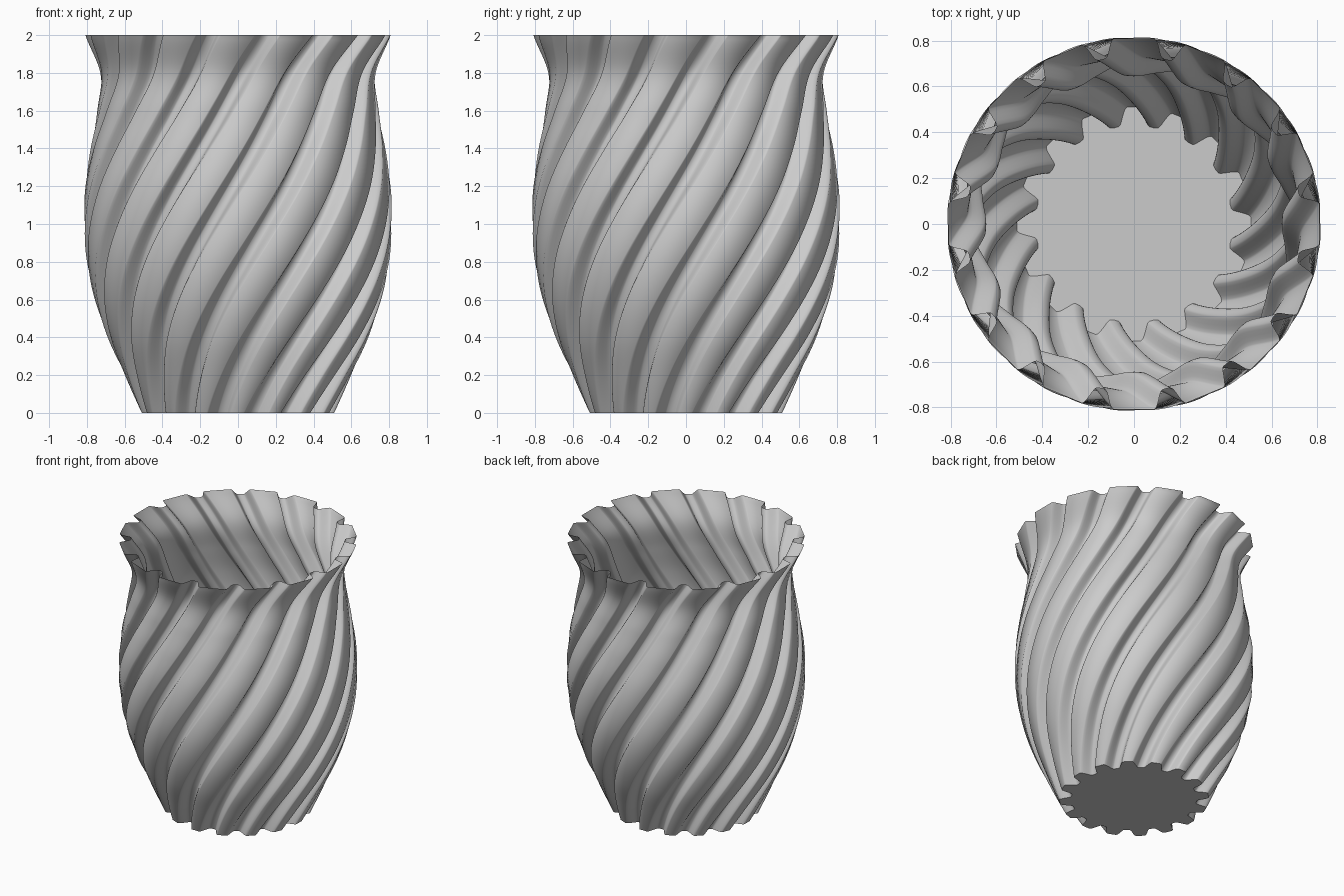
import bpy
import bmesh
import math

cube = bpy.data.objects.get("Cube")
if cube:
    bpy.data.objects.remove(cube, do_unlink=True)

HEIGHT = 2.0
RIBS = 16
TWIST = math.radians(90)
ROWS = 80
GROOVE_DEPTH = 0.08
LIP, TROUGH = 0.07, 0.022      # half widths of the groove at its lip and its bottom
WALL_STEPS = 6

# Outer radius at equal height steps from base to rim
RADII = [0.51, 0.60, 0.69, 0.758, 0.80, 0.815, 0.808, 0.78, 0.745, 0.73, 0.813]


def radius_at(t):
    """Smooth curve through the radii, t from 0 to 1."""
    n = len(RADII) - 1
    i = min(int(t * n), n - 1)
    u = t * n - i
    b, c = RADII[i], RADII[i + 1]
    a = RADII[i - 1] if i > 0 else 2 * b - c
    d = RADII[i + 2] if i + 2 <= n else 2 * c - b
    return b + 0.5 * u * (c - a + u * (2 * a - 5 * b + 4 * c - d
                                       + u * (3 * (b - c) + d - a)))


def groove_section():
    """Points across one groove as (sideways offset, depth)."""
    side = []
    for k in range(WALL_STEPS + 1):
        u = k / WALL_STEPS
        side.append((LIP + (TROUGH - LIP) * u, GROOVE_DEPTH * u * u * (3 - 2 * u)))
    left = [(-s, d) for s, d in side]
    return left + [(0.0, GROOVE_DEPTH * 1.03)] + side[::-1]


SECTION = groove_section()


def add_ring(bm, t):
    """One fluted cross-section, turned according to its height."""
    r = radius_at(t)
    ring = []
    for rib in range(RIBS):
        middle = (rib + 0.5) * math.tau / RIBS + TWIST * t
        for s, depth in SECTION:
            a = middle + s / r
            ring.append(bm.verts.new(((r - depth) * math.cos(a),
                                      (r - depth) * math.sin(a), HEIGHT * t)))
    return ring


def finish(bm, name, material, smooth):
    mesh = bpy.data.meshes.new(name)
    bm.to_mesh(mesh)
    bm.free()
    mesh.materials.append(material)
    for p in mesh.polygons:
        p.use_smooth = smooth
    obj = bpy.data.objects.new(name, mesh)
    bpy.context.collection.objects.link(obj)
    return obj


grey = bpy.data.materials.new("plain_grey")
grey.use_nodes = True
grey.diffuse_color = (0.6, 0.6, 0.6, 1)
grey.node_tree.nodes["Principled BSDF"].inputs["Base Color"].default_value = (0.6, 0.6, 0.6, 1)

# Twisted fluted wall, open at the rim
bm = bmesh.new()
rings = [add_ring(bm, k / ROWS) for k in range(ROWS + 1)]
for low, high in zip(rings, rings[1:]):
    for i in range(len(low)):
        j = (i + 1) % len(low)
        bm.faces.new((low[i], low[j], high[j], high[i]))
finish(bm, "vase_wall", grey, True)

# Flat scalloped floor
bm = bmesh.new()
bm.faces.new(add_ring(bm, 0.0)[::-1])
finish(bm, "vase_floor", grey, False)
